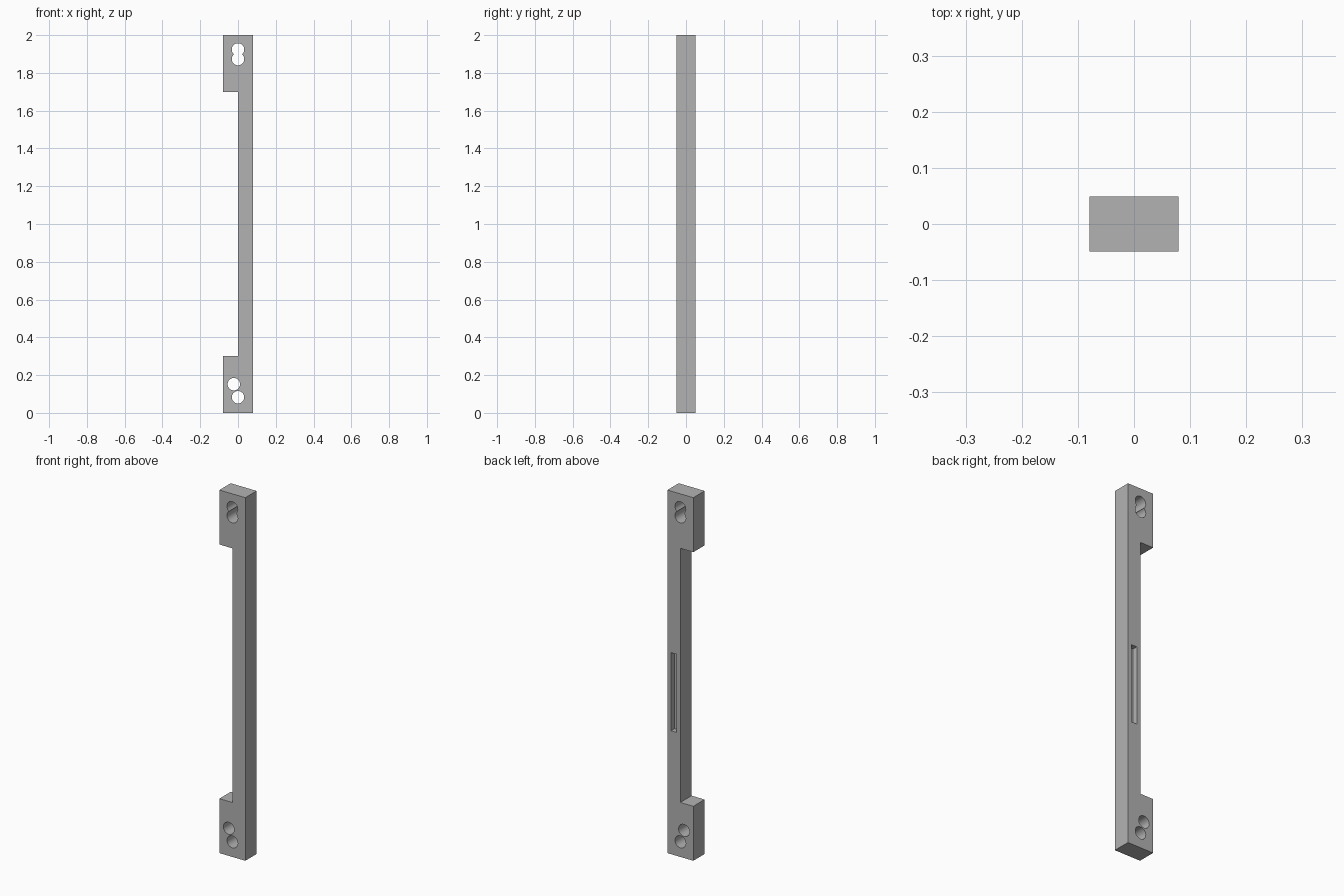
import bpy, bmesh
from mathutils import Matrix, Vector

default = bpy.data.objects.get("Cube")
if default:
    bpy.data.objects.remove(default, do_unlink=True)

WIDTH, DEPTH, HEIGHT = 0.158, 0.098, 2.0
FOOT = 0.3            # height of each wide end
HOLE_RADIUS = 0.033

grey = bpy.data.materials.new("plain grey")
grey.use_nodes = True
colour = (0.448, 0.448, 0.448, 1)
grey.diffuse_color = colour
grey.node_tree.nodes["Principled BSDF"].inputs["Base Color"].default_value = colour


def make_object(name, bm):
    bmesh.ops.recalc_face_normals(bm, faces=bm.faces)
    mesh = bpy.data.meshes.new(name)
    bm.to_mesh(mesh)
    bm.free()
    mesh.materials.append(grey)
    obj = bpy.data.objects.new(name, mesh)
    bpy.context.collection.objects.link(obj)
    return obj


def cut(target, cutter):
    """Subtract the cutter from the target, then remove it."""
    cutter.hide_render = True
    mod = target.modifiers.new("cut", 'BOOLEAN')
    mod.operation = 'DIFFERENCE'
    mod.solver = 'EXACT'
    mod.object = cutter
    bpy.context.view_layer.objects.active = target
    bpy.ops.object.modifier_apply(modifier=mod.name)
    bpy.data.objects.remove(cutter, do_unlink=True)


# Bar: C-shaped front profile pushed through the depth
w = WIDTH / 2
profile = [(-w, 0), (w, 0), (w, HEIGHT), (-w, HEIGHT),
           (-w, HEIGHT - FOOT), (0, HEIGHT - FOOT), (0, FOOT), (-w, FOOT)]
bm = bmesh.new()
face = bm.faces.new([bm.verts.new((x, -DEPTH / 2, z)) for x, z in profile])
pushed = bmesh.ops.extrude_face_region(bm, geom=[face])["geom"]
bmesh.ops.translate(bm, vec=(0, DEPTH, 0),
                    verts=[v for v in pushed if isinstance(v, bmesh.types.BMVert)])
bar = make_object("mounting_bar", bm)

# Screw holes straight through both ends
for x, z in [(0, 1.924), (0, 1.873), (-0.022, 0.152), (0, 0.083)]:
    bm = bmesh.new()
    place = Matrix.Translation((x, 0, z)) @ Matrix.Rotation(1.5707963, 4, 'X')
    bmesh.ops.create_cone(bm, cap_ends=True, segments=32, radius1=HOLE_RADIUS,
                          radius2=HOLE_RADIUS, depth=DEPTH * 2, matrix=place)
    cut(bar, make_object("hole_cutter", bm))

# Shallow slot in the back
SLOT_DEPTH = 0.03
bm = bmesh.new()
size = Vector((0.034, SLOT_DEPTH * 2, 0.43))
bmesh.ops.create_cube(bm, size=1, matrix=Matrix.Translation((0.04, DEPTH / 2, 0.895))
                      @ Matrix.Diagonal(size).to_4x4())
cut(bar, make_object("slot_cutter", bm))

# Smooth hole walls, sharp edges elsewhere
bpy.ops.object.select_all(action='DESELECT')
bar.select_set(True)
bpy.context.view_layer.objects.active = bar
bpy.ops.object.shade_smooth_by_angle(angle=0.52)
